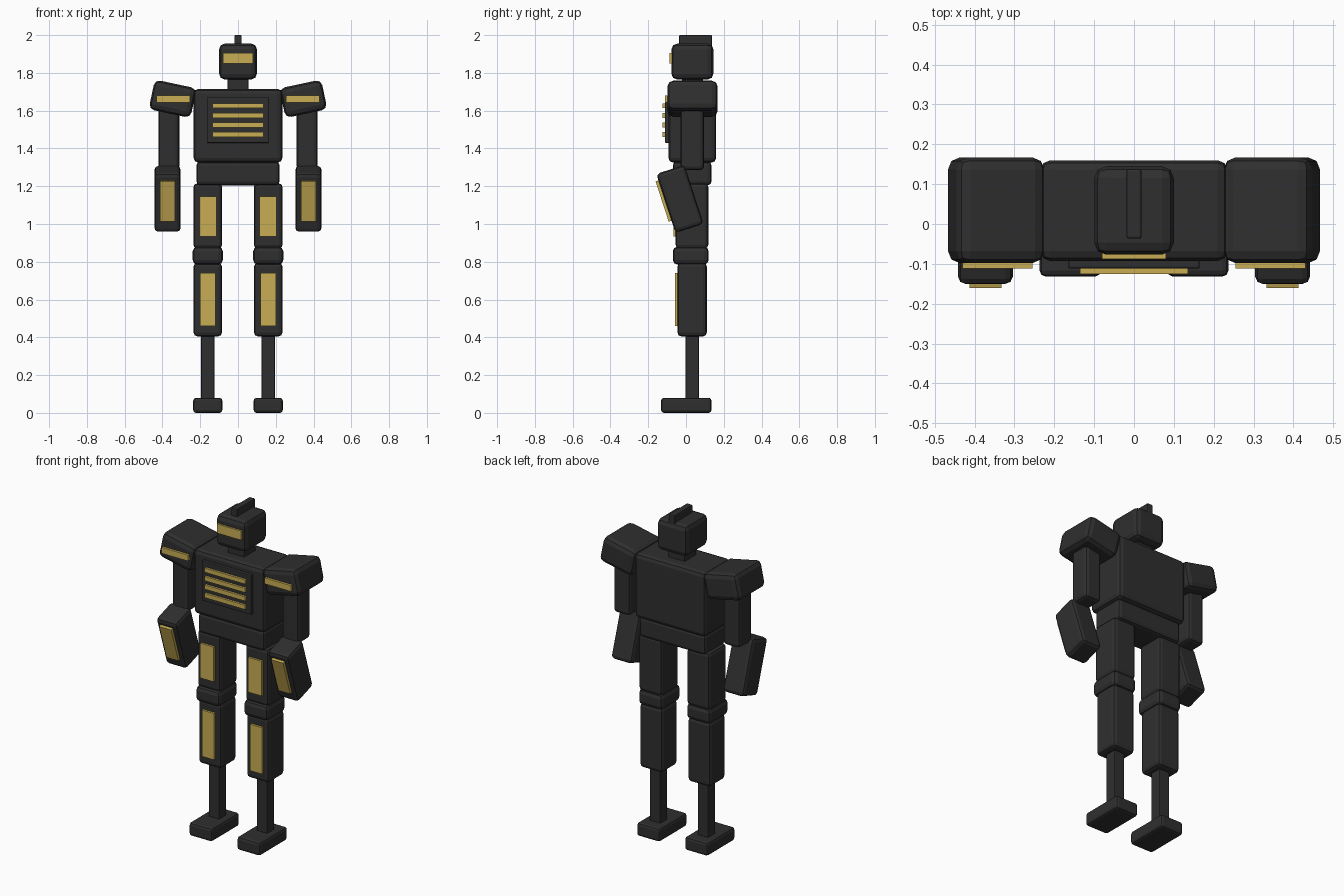
import bpy
import bmesh
from math import radians
from mathutils import Matrix, Vector

cube = bpy.data.objects.get("Cube")
if cube:
    bpy.data.objects.remove(cube)


def make_material(name, rgb):
    mat = bpy.data.materials.new(name)
    mat.use_nodes = True
    color = (*rgb, 1)
    mat.diffuse_color = color
    mat.node_tree.nodes["Principled BSDF"].inputs["Base Color"].default_value = color
    return mat


CHARCOAL = make_material("charcoal", (0.028, 0.028, 0.028))
GOLD = make_material("gold", (0.58, 0.42, 0.09))


def box(name, x, y, z, mat=CHARCOAL, bevel=0.02, tilt=0, axis='X'):
    """Box from (min, max) ranges, turned about its own centre."""
    size = Vector((x[1] - x[0], y[1] - y[0], z[1] - z[0]))
    bm = bmesh.new()
    bmesh.ops.create_cube(bm, size=1)
    bmesh.ops.scale(bm, vec=size, verts=bm.verts)
    if bevel:
        bmesh.ops.bevel(bm, geom=bm.edges[:], offset=bevel, segments=2,
                        profile=0.5, affect='EDGES')
    mesh = bpy.data.meshes.new(name)
    bm.to_mesh(mesh)
    bm.free()
    mesh.materials.append(mat)
    obj = bpy.data.objects.new(name, mesh)
    centre = Vector((sum(x), sum(y), sum(z))) / 2
    obj.matrix_world = Matrix.Translation(centre) @ Matrix.Rotation(tilt, 4, axis)
    bpy.context.collection.objects.link(obj)
    return obj


def centred(half, at=0):
    return (at - half, at + half)


# Head and neck
box("head", centred(0.10), (-0.077, 0.145), (1.765, 1.955), bevel=0.03)
box("visor", centred(0.08), (-0.088, -0.07), (1.85, 1.905), GOLD, 0)
box("head_crest", centred(0.019), (-0.037, 0.138), (1.93, 2.0), bevel=0.006)
box("neck", centred(0.055), (-0.02, 0.09), (1.70, 1.78), bevel=0.005)

# Trunk
box("torso", centred(0.235), (-0.093, 0.16), (1.325, 1.715), bevel=0.025)
box("chest_plate", centred(0.165), (-0.112, -0.085), (1.43, 1.67), bevel=0.005)
for i in range(4):
    box(f"chest_bar_{i + 1}", centred(0.135), (-0.125, -0.11),
        centred(0.013, 1.626 - i * 0.051), GOLD, 0)
box("pelvis", centred(0.22), (-0.07, 0.135), (1.205, 1.33), bevel=0.02)

for side, s in (("left", 1), ("right", -1)):
    # Shoulder and arm
    box(f"{side}_shoulder", centred(0.113, s * 0.346), (-0.098, 0.167),
        centred(0.08, 1.663), bevel=0.03, tilt=-s * radians(12), axis='Y')
    box(f"{side}_shoulder_stripe", centred(0.088, s * 0.343), (-0.112, -0.09),
        centred(0.018, 1.661), GOLD, 0)
    box(f"{side}_upper_arm", centred(0.055, s * 0.366), (-0.03, 0.095), (1.285, 1.62))
    lean = radians(18)
    elbow = Vector((s * 0.373, -0.032, 1.133))
    box(f"{side}_forearm", centred(0.069, elbow.x), centred(0.078, elbow.y),
        centred(0.164, elbow.z), tilt=lean)
    panel = elbow + Matrix.Rotation(lean, 3, 'X') @ Vector((0, -0.086, 0.016))
    box(f"{side}_forearm_panel", centred(0.04, panel.x), centred(0.008, panel.y),
        centred(0.112, panel.z), GOLD, 0, lean)

    # Leg
    leg = s * 0.16
    box(f"{side}_thigh", centred(0.076, leg), (-0.055, 0.118), (0.87, 1.215))
    box(f"{side}_thigh_panel", centred(0.045, leg), (-0.067, -0.05),
        (0.935, 1.145), GOLD, 0)
    box(f"{side}_knee", centred(0.08, leg), (-0.07, 0.12), (0.785, 0.88), bevel=0.025)
    box(f"{side}_shin", centred(0.075, leg), (-0.045, 0.11), (0.405, 0.795))
    box(f"{side}_shin_panel", centred(0.041, leg), (-0.058, -0.04),
        (0.46, 0.74), GOLD, 0)
    box(f"{side}_ankle", centred(0.035, leg), (-0.002, 0.068), (0.06, 0.42), bevel=0.004)
    box(f"{side}_foot", centred(0.077, leg), (-0.132, 0.135), (0, 0.08), bevel=0.015)
